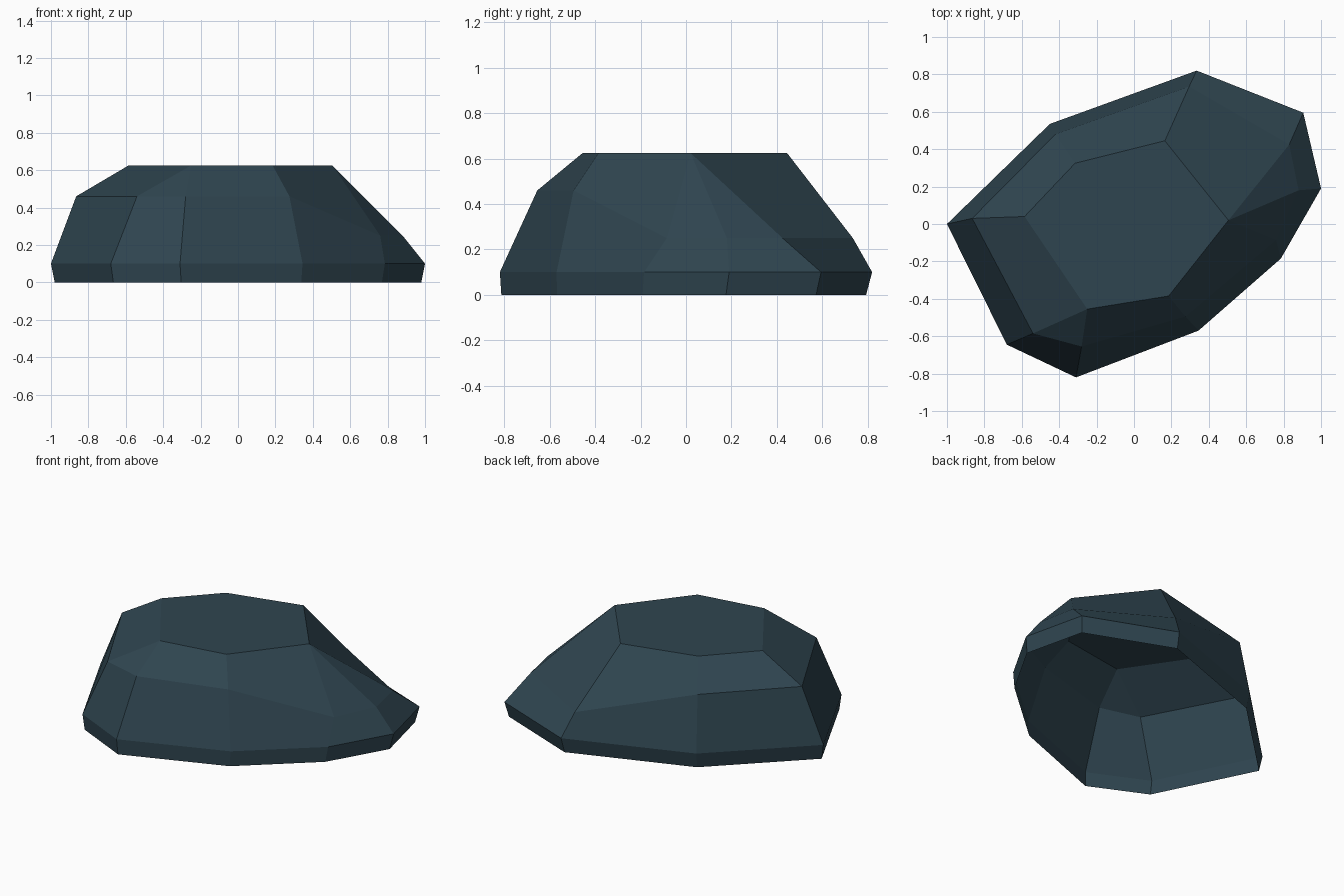
import bpy, bmesh

if "Cube" in bpy.data.objects:
    bpy.data.objects.remove(bpy.data.objects["Cube"])

# Faceted boulder shell: rings of nine points, open underneath
rim = [(-1, 0), (-.45, .535), (.335, .82), (.905, .595), (1, .19),
       (.785, -.185), (.345, -.57), (-.31, -.82), (-.68, -.645)]
shoulder = [(-.865, .03, .46), (-.42, .48, .46), (.295, .735, .25),
            (.83, .425, .25), (.88, .18, .25), (.76, -.085, .25),
            (.275, -.495, .46), (-.28, -.655, .46), (-.54, -.585, .46)]
crown = [(-.585, .04), (-.315, .325), (.165, .445), (.505, .02),
         (.185, -.385), (-.25, -.455)]
crown_of = [0, 1, 2, 3, 3, 3, 4, 5, 5]   # crown corner above each shoulder point

bm = bmesh.new()
base_v = [bm.verts.new((x * .98, y * .98 - .01, 0)) for x, y in rim]
rim_v = [bm.verts.new((x, y, .1)) for x, y in rim]
mid_v = [bm.verts.new(p) for p in shoulder]
top_v = [bm.verts.new((x, y, .625)) for x, y in crown]
upper = [top_v[i] for i in crown_of]


# Join each ring to the next, collapsing to triangles where corners merge
def bridge(lo, hi):
    for i in range(9):
        j = (i + 1) % 9
        loop = [lo[i], hi[i], hi[j], lo[j]]
        bm.faces.new(list(dict.fromkeys(loop)))


bridge(base_v, rim_v)
bridge(rim_v, mid_v)
bridge(mid_v, upper)
bm.faces.new(top_v[::-1])
bmesh.ops.recalc_face_normals(bm, faces=bm.faces[:])
bm.normal_update()
if max(bm.faces, key=lambda f: f.calc_center_median().z).normal.z < 0:
    bmesh.ops.reverse_faces(bm, faces=bm.faces[:])

mesh = bpy.data.meshes.new("boulder")
bm.to_mesh(mesh)
bm.free()
rock = bpy.data.objects.new("boulder", mesh)
bpy.context.collection.objects.link(rock)

# Single slate colour
slate = bpy.data.materials.new("dark slate blue")
slate.diffuse_color = (.0284, .0595, .0802, 1)
slate.use_nodes = True
slate.node_tree.nodes["Principled BSDF"].inputs["Base Color"].default_value = slate.diffuse_color
mesh.materials.append(slate)
